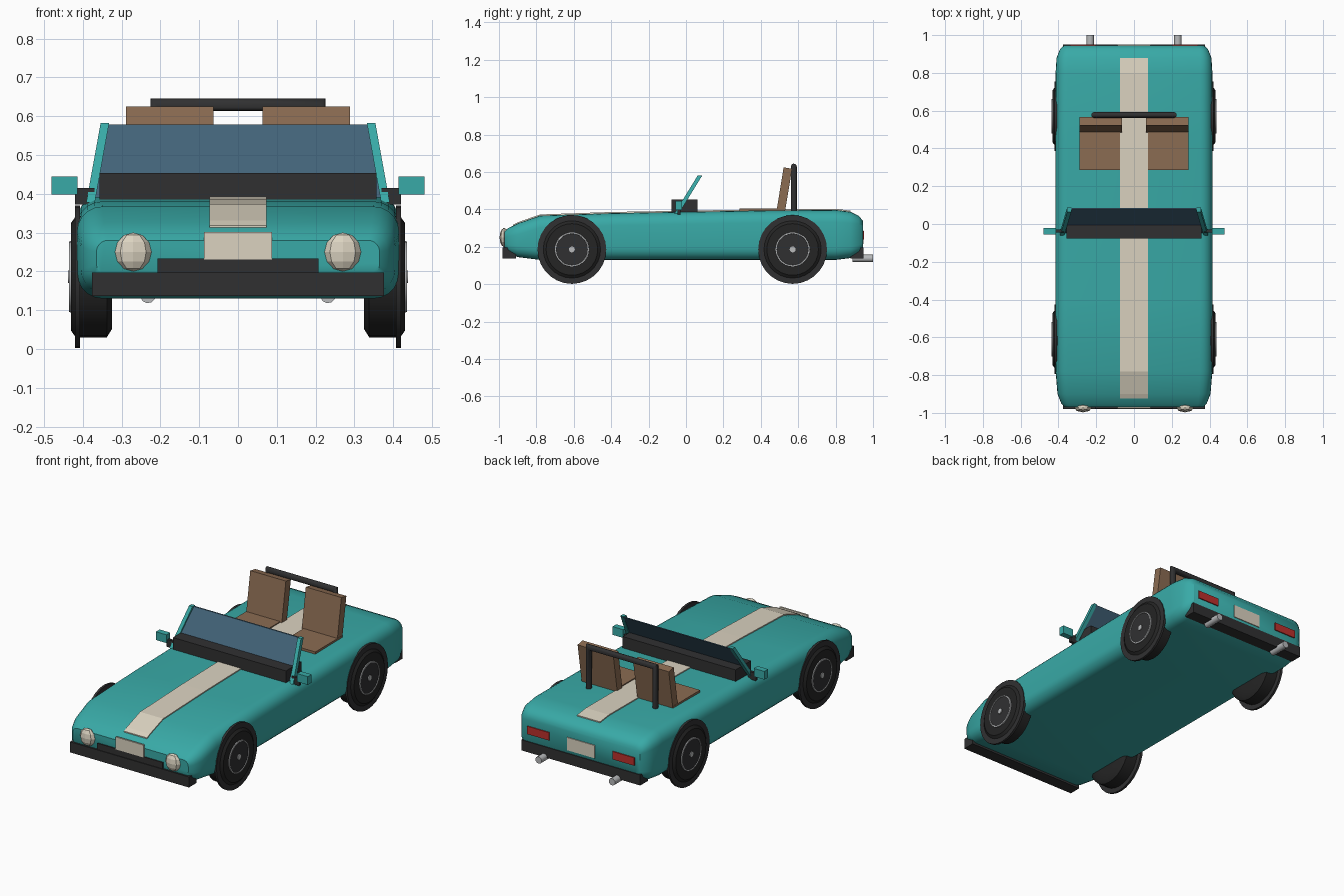
import bpy, bmesh, math
from mathutils import Matrix, Vector

cube = bpy.data.objects.get("Cube")
if cube:
    bpy.data.objects.remove(cube)


def material(name, r, g, b):
    m = bpy.data.materials.new(name)
    m.use_nodes = True
    m.diffuse_color = (r, g, b, 1)
    bsdf = m.node_tree.nodes["Principled BSDF"]
    bsdf.inputs["Base Color"].default_value = (r, g, b, 1)
    bsdf.inputs["Roughness"].default_value = 0.6
    return m


TEAL = material("teal paint", 0.04, 0.4, 0.385)
CREAM = material("cream", 0.71, 0.65, 0.53)
BLACK = material("black trim", 0.03, 0.03, 0.031)
RUBBER = material("tyre rubber", 0.018, 0.018, 0.018)
BROWN = material("brown leather", 0.26, 0.15, 0.085)
GLASS = material("blue glass", 0.055, 0.125, 0.19)
CHROME = material("chrome", 0.48, 0.49, 0.5)
RED = material("red lamp", 0.5, 0.03, 0.025)


def finish(name, bm, mat, smooth=None):
    bmesh.ops.recalc_face_normals(bm, faces=bm.faces[:])
    mesh = bpy.data.meshes.new(name)
    bm.to_mesh(mesh)
    bm.free()
    mesh.materials.append(mat)
    if smooth:
        for p in mesh.polygons:
            p.use_smooth = True
        mesh.set_sharp_from_angle(angle=math.radians(smooth))
    obj = bpy.data.objects.new(name, mesh)
    bpy.context.collection.objects.link(obj)
    return obj


def loft(name, sections, mat, smooth=None, caps=True):
    """Skin a list of closed rings."""
    bm = bmesh.new()
    rings = [[bm.verts.new(p) for p in ring] for ring in sections]
    n = len(rings[0])
    for a, b in zip(rings, rings[1:]):
        for i in range(n):
            j = (i + 1) % n
            bm.faces.new((a[i], a[j], b[j], b[i]))
    if caps:
        bm.faces.new(rings[0])
        bm.faces.new(rings[-1])
    return finish(name, bm, mat, smooth)


def box(name, x, y, z, mat):
    ring = [(x[0], y[0]), (x[1], y[0]), (x[1], y[1]), (x[0], y[1])]
    return loft(name, [[(a, b, h) for a, b in ring] for h in z], mat)


def extrude_x(name, x, profile, mat):
    return loft(name, [[(h, y, z) for y, z in profile] for h in x], mat)


def lathe_x(name, centre, profile, mat, sides=28, smooth=35):
    """Turn (x, radius) points about an axis along x."""
    rings = []
    for x, r in profile:
        angles = [2 * math.pi * i / sides for i in range(sides)]
        rings.append([(x, centre[0] + r * math.cos(a), centre[1] + r * math.sin(a))
                      for a in angles])
    return loft(name, rings, mat, smooth)


def tube(name, points, radius, mat, sides=10):
    """Straight tubes joined at mitred corners."""
    pts = [Vector(p) for p in points]
    rings = []
    for i, p in enumerate(pts):
        before = (p - pts[i - 1]).normalized() if i else None
        after = (pts[i + 1] - p).normalized() if i < len(pts) - 1 else None
        plane = ((before or after) + (after or before)).normalized()
        ref = before or after
        u = ref.orthogonal().normalized() if not i else u
        v = ref.cross(u).normalized()
        ring = []
        for k in range(sides):
            a = 2 * math.pi * k / sides
            offset = radius * (math.cos(a) * u + math.sin(a) * v)
            offset -= ref * (offset.dot(plane) / ref.dot(plane))
            ring.append(p + offset)
        if after:
            u = (ring[0] - p) - after * (ring[0] - p).dot(after)
            u.normalize()
        rings.append(ring)
    return loft(name, rings, mat, 50)


# Body shell: y, half width, bottom, top, corner radius
STATIONS = [
    (-0.97, 0.365, 0.19, 0.28, 0.03), (-0.95, 0.385, 0.165, 0.3, 0.045),
    (-0.9, 0.405, 0.145, 0.325, 0.06), (-0.78, 0.415, 0.13, 0.367, 0.065),
    (-0.4, 0.416, 0.13, 0.38, 0.065), (0, 0.416, 0.13, 0.387, 0.065),
    (0.4, 0.416, 0.13, 0.394, 0.065), (0.8, 0.415, 0.13, 0.397, 0.065),
    (0.88, 0.41, 0.14, 0.387, 0.06), (0.925, 0.392, 0.165, 0.365, 0.045),
    (0.945, 0.37, 0.19, 0.34, 0.03),
]


def body_ring(y, hw, bottom, top, r, steps=5):
    ring = []
    corners = [(hw - r, top - r), (r - hw, top - r), (r - hw, bottom + r), (hw - r, bottom + r)]
    for q, (cx, cz) in enumerate(corners):
        for k in range(steps + 1):
            a = math.pi / 2 * (q + k / steps)
            ring.append((cx + r * math.cos(a), y, cz + r * math.sin(a)))
    return ring


def body_top(y):
    for a, b in zip(STATIONS, STATIONS[1:]):
        if a[0] <= y <= b[0]:
            return a[3] + (b[3] - a[3]) * (y - a[0]) / (b[0] - a[0])


loft("body", [body_ring(*s) for s in STATIONS], TEAL, 40)

# Racing stripe following the body
stripe_y = [-0.925] + [s[0] for s in STATIONS if -0.92 < s[0] < 0.87] + [0.88]
loft("stripe", [[(x, y, body_top(y) + h) for x, h in
                 ((-0.073, -0.003), (0.073, -0.003), (0.073, 0.006), (-0.073, 0.006))]
                for y in stripe_y], CREAM)

# Bumpers, grille, number plates
box("front_bumper", (-0.376, 0.376), (-0.98, -0.91), (0.137, 0.197), BLACK)
box("rear_bumper", (-0.376, 0.376), (0.88, 0.95), (0.137, 0.197), BLACK)
box("grille", (-0.207, 0.207), (-0.976, -0.96), (0.19, 0.233), BLACK)
box("front_plate", (-0.088, 0.088), (-0.978, -0.968), (0.23, 0.301), CREAM)
box("rear_plate", (-0.088, 0.088), (0.942, 0.95), (0.215, 0.288), CREAM)

# Dashboard, windscreen and roll bar
box("dashboard", (-0.357, 0.357), (-0.077, 0.062), (0.378, 0.453), BLACK)
loft("windscreen", [[(-w, y, z), (w, y, z), (w, y + 0.008, z), (-w, y + 0.008, z)]
                    for w, y, z in ((0.372, -0.048, 0.39), (0.338, 0.077, 0.578))], GLASS)
tube("roll_bar", [(-0.21, 0.577, 0.37), (-0.21, 0.577, 0.629),
                  (0.21, 0.577, 0.629), (0.21, 0.577, 0.37)], 0.016, BLACK)

for side, s in (("left", 1), ("right", -1)):
    # Windscreen posts
    loft(side + "_windscreen_post",
         [[(s * (x + dx), y + dy, z) for dx, dy in
           ((-0.011, -0.012), (0.011, -0.012), (0.011, 0.012), (-0.011, 0.012))]
          for x, y, z in ((0.38, -0.05, 0.378), (0.343, 0.075, 0.582))], TEAL)

    # Door mirrors
    box(side + "_mirror_arm", (s * 0.37, s * 0.42), (-0.046, -0.03), (0.372, 0.415), BLACK)
    box(side + "_mirror", (s * 0.413, s * 0.48), (-0.056, -0.022), (0.398, 0.445), TEAL)

    # Seats
    box(side + "_seat_base", (s * 0.074, s * 0.289), (0.285, 0.53), (0.37, 0.405), BROWN)
    extrude_x(side + "_seat_back", (s * 0.063, s * 0.288),
              [(0.483, 0.385), (0.528, 0.38), (0.567, 0.617), (0.522, 0.625)], BROWN)

    # Lamps
    bm = bmesh.new()
    bmesh.ops.create_uvsphere(bm, u_segments=8, v_segments=6, radius=1, matrix=Matrix.Translation(
        (s * 0.27, -0.972, 0.25)) @ Matrix.Diagonal((0.047, 0.025, 0.05, 1)))
    finish(side + "_headlight", bm, CREAM)
    box(side + "_tail_light", (s * 0.2, s * 0.338), (0.942, 0.951), (0.24, 0.285), RED)

    # Exhaust
    tube(side + "_exhaust", [(s * 0.232, 0.89, 0.138), (s * 0.232, 1.0, 0.138)], 0.02, CHROME, 10)

    # Wheels with arch trims
    for end, y in (("front", -0.61), ("rear", 0.57)):
        name, c = f"{side}_{end}_", (y, 0.186)
        lathe_x(name + "tyre", c, [(s * x, r) for x, r in (
            (0.325, 0.08), (0.325, 0.135), (0.338, 0.156), (0.418, 0.156),
            (0.431, 0.138), (0.431, 0.085))], RUBBER)
        lathe_x(name + "arch_trim", c, [(s * 0.407, 0.184), (s * 0.42, 0.184)], BLACK)
        lathe_x(name + "wheel_disc", c, [(s * 0.42, 0.084), (s * 0.433, 0.084)], BLACK)
        lathe_x(name + "hub", c, [(s * 0.43, 0.016), (s * 0.438, 0.016)], CHROME, 12)
        bm = bmesh.new()
        outer = []
        for x, r in ((0.43, 0.084), (0.436, 0.085), (0.436, 0.091), (0.43, 0.092)):
            outer.append([bm.verts.new((s * x, y + r * math.cos(k * math.pi / 14),
                                        c[1] + r * math.sin(k * math.pi / 14))) for k in range(28)])
        for a, b in zip(outer, outer[1:] + outer[:1]):
            for k in range(28):
                n = (k + 1) % 28
                bm.faces.new((a[k], a[n], b[n], b[k]))
        finish(name + "rim_ring", bm, CHROME, 50)
